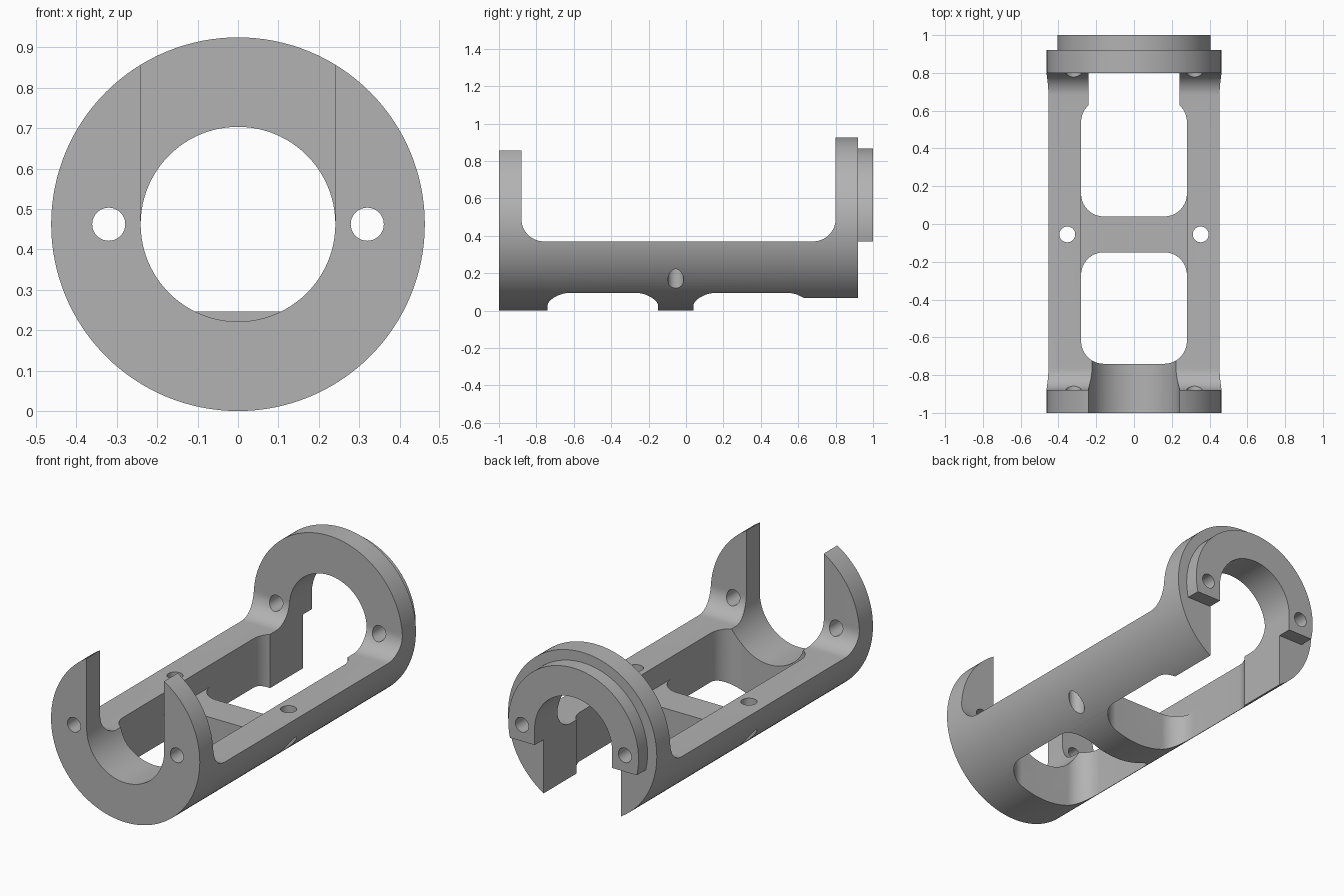
import bpy, bmesh, math
from mathutils import Vector

cube = bpy.data.objects.get("Cube")
if cube:
    bpy.data.objects.remove(cube, do_unlink=True)

R = 0.4625        # body radius, also the height of its axis
BORE = 0.241
RAIL_TOP = 0.37
FLOOR = 0.247
FILLET = 0.12

grey = bpy.data.materials.new("plain_grey")
grey.use_nodes = True
colour = (0.45, 0.45, 0.45, 1)
grey.diffuse_color = colour
grey.node_tree.nodes["Principled BSDF"].inputs["Base Color"].default_value = colour


def arc(cx, cy, r, start, end, n=16):
    """Points along an arc, angles in radians."""
    return [(cx + r * math.cos(start + (end - start) * i / n),
             cy + r * math.sin(start + (end - start) * i / n)) for i in range(n + 1)]


def circle(cx, cy, r, n=96):
    return arc(cx, cy, r, 0, math.tau, n)[:-1]


def rounded_rect(x0, x1, y0, y1, r):
    corners = [(x1 - r, y1 - r), (x0 + r, y1 - r), (x0 + r, y0 + r), (x1 - r, y0 + r)]
    pts = []
    for i, (cx, cy) in enumerate(corners):
        pts += arc(cx, cy, r, i * math.pi / 2, (i + 1) * math.pi / 2)
    return pts


def prism(name, pts, axis, lo, hi):
    """Extrude a closed profile along x, y or z."""
    place = {"x": lambda a, b, t: (t, a, b),
             "y": lambda a, b, t: (a, t, b),
             "z": lambda a, b, t: (a, b, t)}[axis]
    bm = bmesh.new()
    face = bm.faces.new([bm.verts.new(place(a, b, lo)) for a, b in pts])
    new = bmesh.ops.extrude_face_region(bm, geom=[face])["geom"]
    move = Vector(place(0, 0, hi - lo))
    bmesh.ops.translate(bm, vec=move, verts=[v for v in new if isinstance(v, bmesh.types.BMVert)])
    bmesh.ops.recalc_face_normals(bm, faces=bm.faces)
    mesh = bpy.data.meshes.new(name)
    bm.to_mesh(mesh)
    bm.free()
    obj = bpy.data.objects.new(name, mesh)
    bpy.context.collection.objects.link(obj)
    return obj


def box(name, x0, x1, y0, y1, z0, z1):
    return prism(name, [(x0, y0), (x1, y0), (x1, y1), (x0, y1)], "z", z0, z1)


# Round body
body = prism("cradle_body", circle(0, R, R, 128), "y", -1, 0.92)
body.data.materials.append(grey)

# Rear spigot, cut flat at its lower edge
spigot_r = 0.405
dip = math.asin((R - RAIL_TOP) / spigot_r)
spigot = prism("rear_spigot", arc(0, R, spigot_r, -dip, math.pi + dip, 72), "y", 0.86, 1)
tools = [(spigot, "UNION")]

# Open top between the two flanges, with filleted ends
top_profile = ([(0.80, 1.2), (-0.88, 1.2)]
               + arc(-0.76, RAIL_TOP + FILLET, FILLET, math.pi, 1.5 * math.pi)
               + arc(0.68, RAIL_TOP + FILLET, FILLET, 1.5 * math.pi, math.tau))
cutters = [prism("top_opening", top_profile, "x", -0.6, 0.6)]

# Bores and slots through the end flanges
cutters += [
    prism("front_bore", circle(0, R, BORE), "y", -1.1, -0.66),
    prism("rear_bore", circle(0, R, BORE), "y", 0.6, 1.1),
    box("front_slot", -BORE, BORE, -1.1, -0.8, R, 1.2),
    box("rear_slot", -BORE, BORE, 0.6, 1.1, -0.1, R),
]

# Pocket between the rails and two floor windows that leave a crossbar
cutters += [
    prism("rail_pocket", rounded_rect(-0.28, 0.28, -0.74, 0.66, FILLET), "z", FLOOR, 0.4),
    prism("front_window", rounded_rect(-0.28, 0.28, -0.74, -0.15, FILLET), "z", -0.1, 0.39),
    prism("rear_window", rounded_rect(-0.28, 0.28, 0.04, 0.66, FILLET), "z", -0.1, 0.39),
]

# Screw holes through flanges and rails
for side in (-1, 1):
    cutters.append(prism("flange_hole", circle(side * 0.32, R, 0.041, 32), "y", -1.1, 1.1))
    cutters.append(prism("rail_hole", circle(side * 0.353, -0.055, 0.042, 32), "z", -0.1, 0.45))
tools += [(c, "DIFFERENCE") for c in cutters]

for tool, operation in tools:
    tool.hide_render = True
    mod = body.modifiers.new(tool.name, "BOOLEAN")
    mod.operation = operation
    mod.solver = "EXACT"
    mod.object = tool

# Bake the cuts and remove the helpers
bpy.context.view_layer.update()
graph = bpy.context.evaluated_depsgraph_get()
result = bpy.data.meshes.new_from_object(body.evaluated_get(graph))
body.modifiers.clear()
body.data = result
for tool, _ in tools:
    bpy.data.objects.remove(tool, do_unlink=True)
result.materials.clear()
result.materials.append(grey)
for poly in result.polygons:
    poly.material_index = 0

bpy.ops.object.select_all(action="DESELECT")
body.select_set(True)
bpy.context.view_layer.objects.active = body
bpy.ops.object.shade_smooth_by_angle(angle=math.radians(30))
